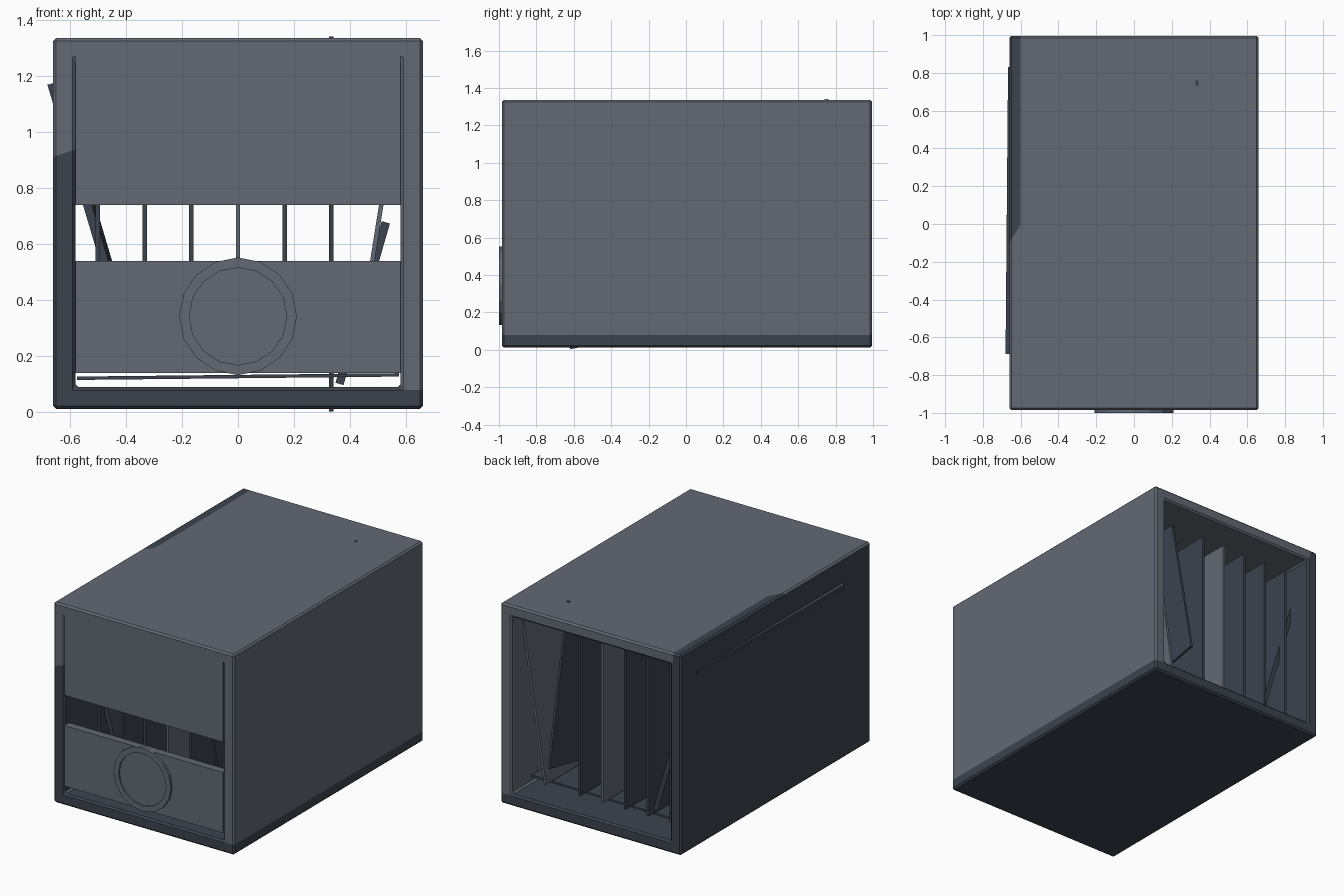
import bpy, bmesh, math
from mathutils import Vector

if "Cube" in bpy.data.objects:
    bpy.data.objects.remove(bpy.data.objects["Cube"], do_unlink=True)


def material(name, rgb):
    m = bpy.data.materials.new(name)
    m.use_nodes = True
    col = (*rgb, 1.0)
    m.diffuse_color = col
    m.node_tree.nodes["Principled BSDF"].inputs["Base Color"].default_value = col
    return m


light = material("slate grey", (0.125, 0.143, 0.174))
dark = material("dark slate", (0.045, 0.057, 0.076))


def finish(bm, name, *mats):
    mesh = bpy.data.meshes.new(name)
    bmesh.ops.recalc_face_normals(bm, faces=bm.faces)
    bm.to_mesh(mesh)
    bm.free()
    ob = bpy.data.objects.new(name, mesh)
    for m in mats:
        mesh.materials.append(m)
    bpy.context.collection.objects.link(ob)
    return ob


def box(name, center, size, mat, rot=(0, 0, 0)):
    bm = bmesh.new()
    bmesh.ops.create_cube(bm, size=1)
    bmesh.ops.scale(bm, vec=size, verts=bm.verts)
    ob = finish(bm, name, mat)
    ob.location = center
    ob.rotation_euler = [math.radians(a) for a in rot]
    return ob


# Casing: a bevelled rectangular tube, open at front and back
FRONT, BACK = -0.985, 0.995


def rect(bm, y, half, low, high):
    corners = [(-half, low), (half, low), (half, high), (-half, high)]
    return [bm.verts.new((x, y, z)) for x, z in corners]


bm = bmesh.new()
loops = [rect(bm, FRONT, 0.66, 0.012, 1.336), rect(bm, BACK, 0.66, 0.012, 1.336),
         rect(bm, BACK, 0.58, 0.09, 1.26), rect(bm, FRONT, 0.58, 0.09, 1.26)]
for a, b in zip(loops, loops[1:] + loops[:1]):
    for i in range(4):
        j = (i + 1) % 4
        bm.faces.new((a[i], a[j], b[j], b[i]))
bmesh.ops.recalc_face_normals(bm, faces=bm.faces)
sharp = [e for e in bm.edges if e.calc_face_angle(0) > 0.5]
bmesh.ops.bevel(bm, geom=sharp, offset=0.011, segments=1, affect='EDGES')


def cut(co, normal, faces):
    edges = {e for f in faces for e in f.edges}
    verts = {v for f in faces for v in f.verts}
    bmesh.ops.bisect_plane(bm, geom=list(verts) + list(edges) + list(faces),
                           plane_co=co, plane_no=normal)


# Dark floor and dark left-hand wall, with slanted ends on the front and top
cut((0, 0, 0.08), (0, 0, 1), bm.faces[:])
cut((-0.6, 0, 0), (1, 0, 0), bm.faces[:])
side = [f for f in bm.faces if f.calc_center_median().x < -0.575]
cut((-0.62, 0, 0.925), (-0.35, 0, 1), [f for f in side if f.calc_center_median().y < -0.97])
side = [f for f in bm.faces if f.calc_center_median().x < -0.575]
cut((-0.63, -0.05, 0), (-1.6, 1, 0), [f for f in side if f.calc_center_median().z > 1.32])
for f in bm.faces:
    c = f.calc_center_median()
    is_dark = c.z < 0.095 or c.x < -0.575
    if c.x < -0.575 and c.x > -0.659:
        if c.y < -0.97 and c.z > 0.925 or c.z > 1.32 and c.y < -0.05:
            is_dark = False
    f.material_index = int(is_dark)
finish(bm, "casing", light, dark)

# Front panels, leaving an open slot between them
for name, low, high in (("upper_front_panel", 0.74, 1.275), ("lower_front_panel", 0.14, 0.54)):
    box(name, (0, FRONT + 0.025, (low + high) / 2), (1.16, 0.05, high - low), light)

# Round dial rim on the lower panel
bm = bmesh.new()
rings = []
for radius, y in ((0.21, FRONT + 0.01), (0.21, -1), (0.174, -1), (0.174, FRONT - 0.004)):
    ring = []
    for k in range(16):
        a = math.tau * k / 16
        ring.append(bm.verts.new((radius * math.sin(a), y, 0.343 + radius * math.cos(a))))
    rings.append(ring)
for a, b in zip(rings, rings[1:]):
    for i in range(16):
        j = (i + 1) % 16
        bm.faces.new((a[i], a[j], b[j], b[i]))
bm.faces.new(rings[-1])
finish(bm, "dial", light)

# Thin, slightly tilted tray under the fins
box("tray", (0, -0.06, 0.128), (1.15, 1.7, 0.012), dark, (0, -0.6, 0))

# Row of upright fins
FIN = (0.016, 1.61, 1.05)
for i in range(-3, 2):
    box(f"fin_{i + 4}", (i / 6, 0.07, 0.67), FIN, light if i == 0 else dark)

# Loose fins that have shifted or leaned over
box("pitched_fin", (1 / 3, 0.07, 0.672), FIN, dark, (11, 0, 0))
box("leaning_fin_right", (0.5, 0.07, 0.67), FIN, light, (0, 9, 0))
box("leaning_fin_left", (-0.51, 0.07, 0.67), (0.03, 1.52, 1.05), dark, (0, -16.5, -0.5))
box("fallen_plate", (0.445, -0.1, 0.39), (0.03, 1.2, 0.6), dark, (0, 16, 0))
